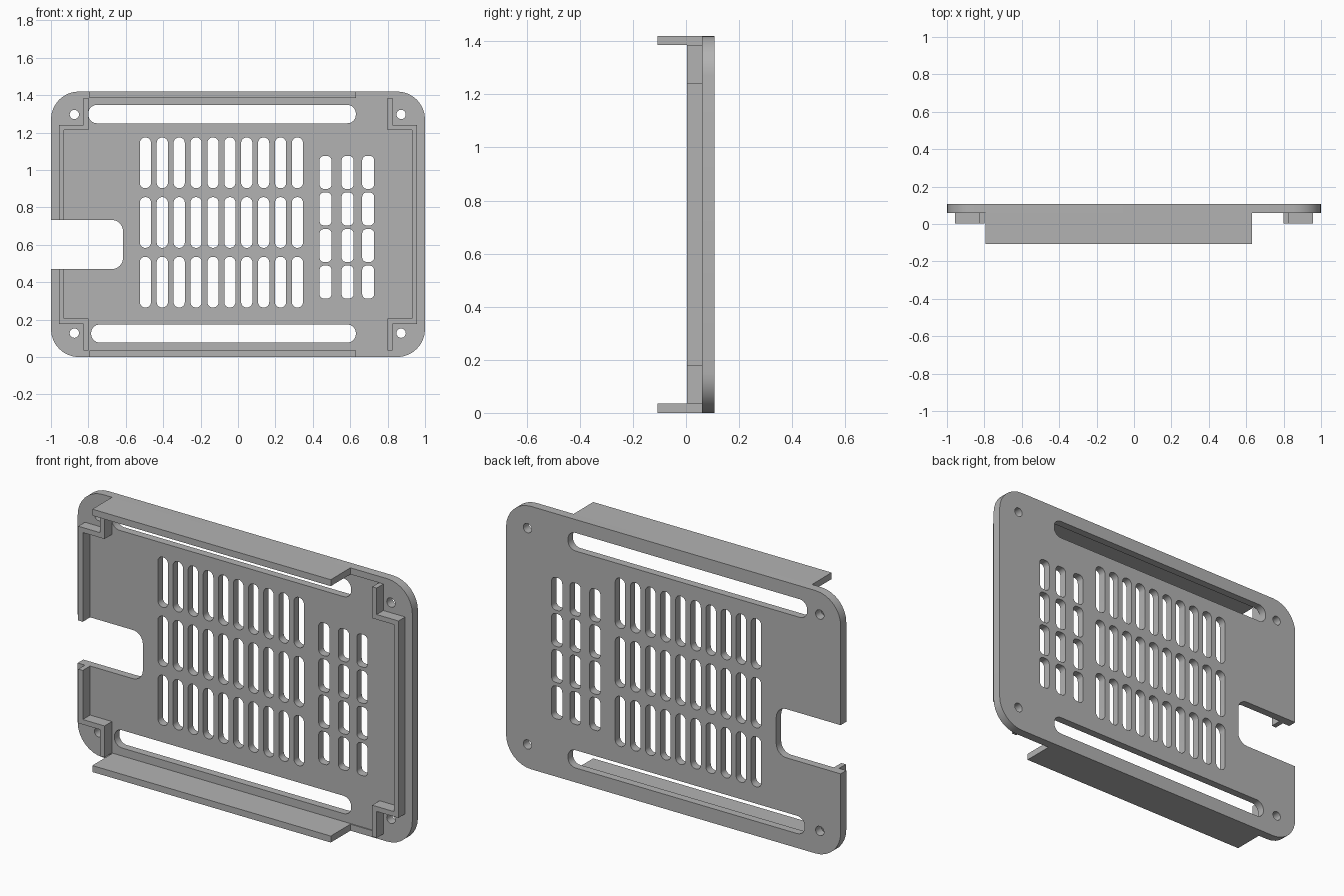
import bpy
import math

old = bpy.data.objects.get("Cube")
if old:
    bpy.data.objects.remove(old)

grey = bpy.data.materials.new("plain grey")
grey.use_nodes = True
COLOUR = (0.45, 0.45, 0.45, 1)
grey.diffuse_color = COLOUR
grey.node_tree.nodes["Principled BSDF"].inputs["Base Color"].default_value = COLOUR

HEIGHT = 1.42
BACK, RECESS, FACE, LIP, FRONT = 0.108, 0.066, 0.06, 0.003, -0.108


def arc(cx, cz, r, start, sweep=90, steps=8):
    """Points along an arc, angles in degrees."""
    angles = [math.radians(start + sweep * i / steps) for i in range(steps + 1)]
    return [(cx + r * math.cos(a), cz + r * math.sin(a)) for a in angles]


def rounded(x0, x1, z0, z1, r):
    return (arc(x0 + r, z0 + r, r, 180) + arc(x1 - r, z0 + r, r, 270)
            + arc(x1 - r, z1 - r, r, 0) + arc(x0 + r, z1 - r, r, 90))


def slab(name, loops, y0, y1):
    """Extrude an outline with holes, drawn in x and z, from y0 to y1."""
    curve = bpy.data.curves.new(name, "CURVE")
    curve.dimensions = "2D"
    curve.fill_mode = "BOTH"
    curve.extrude = (y1 - y0) / 2
    for loop in loops:
        spline = curve.splines.new("POLY")
        spline.points.add(len(loop) - 1)
        for point, (x, z) in zip(spline.points, loop):
            point.co = (x, z, 0, 1)
        spline.use_cyclic_u = True
    obj = bpy.data.objects.new(name, curve)
    bpy.context.collection.objects.link(obj)
    obj.rotation_euler.x = math.pi / 2
    obj.location.y = (y0 + y1) / 2
    curve.materials.append(grey)
    bpy.ops.object.select_all(action="DESELECT")
    obj.select_set(True)
    bpy.context.view_layer.objects.active = obj
    bpy.ops.object.convert(target="MESH")
    bpy.ops.object.shade_smooth_by_angle(angle=math.radians(30))
    return obj


# Plate outline with the cable notch in its right side
N0, N1, NX, NR, CR = 0.47, 0.733, -0.615, 0.06, 0.15
corners = (arc(-1 + CR, CR, CR, 180) + arc(1 - CR, CR, CR, 270)
           + arc(1 - CR, HEIGHT - CR, CR, 0) + arc(-1 + CR, HEIGHT - CR, CR, 90))
notch = ([(-1, N1)] + arc(NX - NR, N1 - NR, NR, 90, -90)
         + arc(NX - NR, N0 + NR, NR, 0, -90) + [(-1, N0)])

# Screw holes
screw_holes = [arc(x, z, 0.025, 0, 345, 23) for x in (-0.875, 0.872) for z in (0.128, 1.297)]

# Long slots, main vents and small vents
slots = [rounded(-0.80, 0.63, 1.25, 1.348, 0.045), rounded(-0.785, 0.63, 0.078, 0.174, 0.045)]
for col in range(10):
    x = -0.495 + 0.0903 * col
    for row in range(3):
        z = 0.265 + 0.319 * row
        slots.append(rounded(x - 0.03, x + 0.03, z, z + 0.271, 0.029))
for x in (0.468, 0.586, 0.696):
    for row in range(4):
        z = 0.313 + 0.1955 * row
        slots.append(rounded(x - 0.032, x + 0.032, z, z + 0.176, 0.024))

slab("back_plate", [corners + notch] + screw_holes + slots, RECESS, BACK)

# Stepped inner edge shared by the rim and the lips
IX, IN_X, IZ, TOP = 0.93, 0.80, 0.205, 0.035
T = 0.027


def top(z):
    return HEIGHT - z


inner = [(-IX, N0), (-IX, IZ), (-IN_X, IZ), (-IN_X, TOP), (IN_X, TOP), (IN_X, IZ), (IX, IZ),
         (IX, top(IZ)), (IN_X, top(IZ)), (IN_X, top(TOP)), (-IN_X, top(TOP)),
         (-IN_X, top(IZ)), (-IX, top(IZ)), (-IX, N1)]
rim = corners + [(-1, N1)] + inner[::-1] + [(-1, N0)]
slab("raised_rim", [rim] + screw_holes, FACE, RECESS)


# Lips: stepped walls around the corners
def lip_path(side, z_end, flip):
    pts = [(IX, z_end), (IX, IZ), (IN_X, IZ), (IN_X, TOP),
           (IN_X + T, TOP), (IN_X + T, IZ - T), (IX + T, IZ - T), (IX + T, z_end)]
    return [(side * x, top(z) if flip else z) for x, z in pts]


slab("right_lower_lip", [lip_path(-1, N0, False)], LIP, FACE)
slab("right_upper_lip", [lip_path(-1, top(N1), True)], LIP, FACE)
left_half = lip_path(1, HEIGHT / 2, False)
left_other = lip_path(1, HEIGHT / 2, True)
slab("left_lip", [left_half[1:-1] + left_other[1:-1][::-1]], LIP, FACE)

# Flanges along the top and bottom edges
for name, z0 in (("bottom_flange", 0), ("top_flange", HEIGHT - TOP)):
    x0, x1 = -0.795, 0.63
    slab(name, [[(x0, z0), (x1, z0), (x1, z0 + TOP), (x0, z0 + TOP)]], FRONT, FACE)
